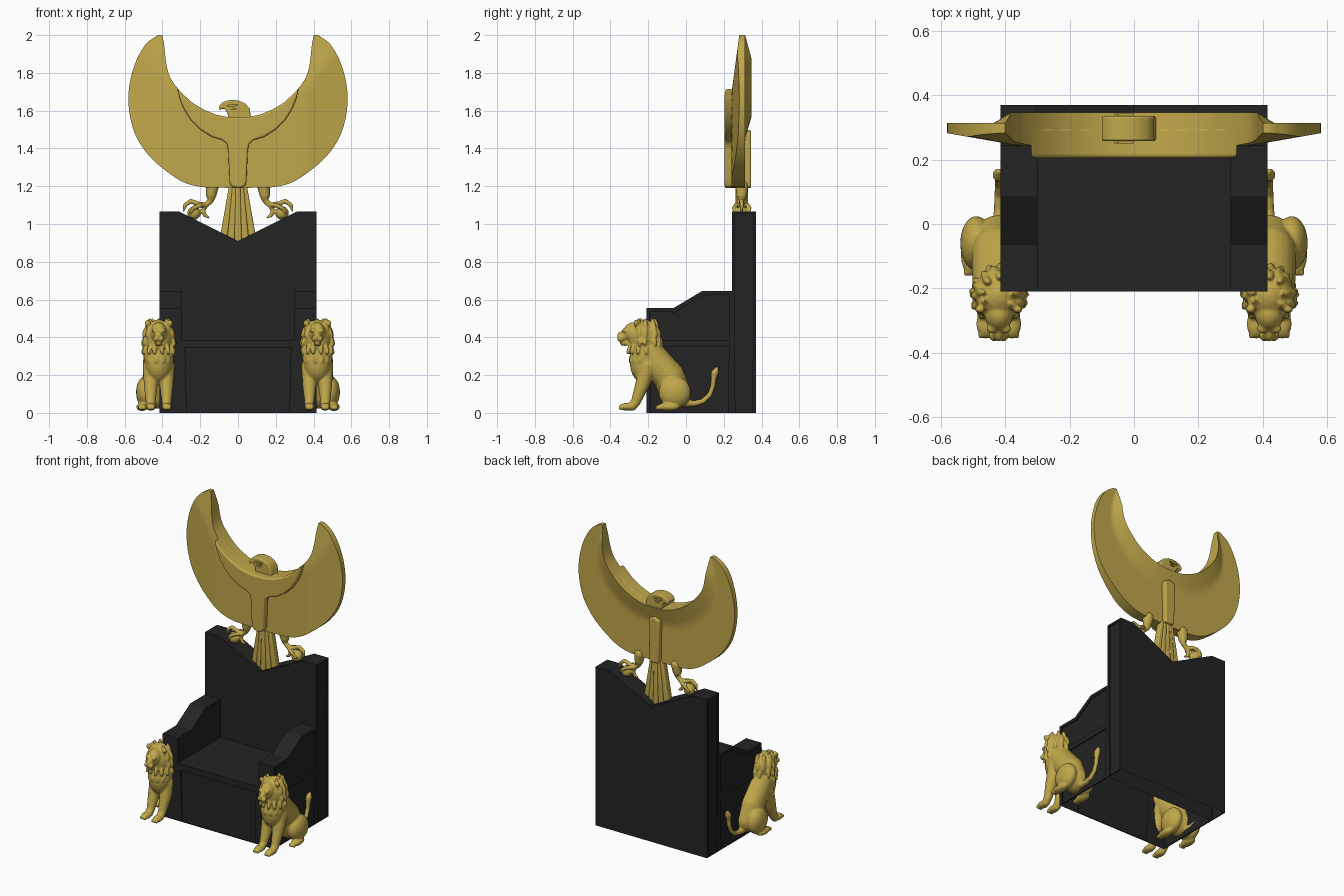
import bpy, bmesh, math, random
from mathutils import Vector, Matrix

if "Cube" in bpy.data.objects:
    bpy.data.objects.remove(bpy.data.objects["Cube"])

random.seed(3)


def material(name, rgb):
    m = bpy.data.materials.new(name)
    m.diffuse_color = (*rgb, 1)
    m.use_nodes = True
    m.node_tree.nodes["Principled BSDF"].inputs["Base Color"].default_value = m.diffuse_color
    return m


BLACK = material("black_stone", (0.017, 0.017, 0.018))
GOLD = material("gold", (0.53, 0.39, 0.07))


def make(name, bm, mat, angle=None, bevel=0):
    bmesh.ops.recalc_face_normals(bm, faces=bm.faces)
    me = bpy.data.meshes.new(name)
    bm.to_mesh(me)
    bm.free()
    me.materials.append(mat)
    ob = bpy.data.objects.new(name, me)
    bpy.context.collection.objects.link(ob)
    if bevel:
        b = ob.modifiers.new("bevel", 'BEVEL')
        b.width, b.segments, b.limit_method = bevel, 3, 'ANGLE'
        b.angle_limit = math.radians(50)
    if angle:
        bpy.ops.object.select_all(action='DESELECT')
        ob.select_set(True)
        bpy.context.view_layer.objects.active = ob
        bpy.ops.object.shade_smooth_by_angle(angle=math.radians(angle))
    return ob


def prism(pts, axis, a, b):
    """Extrude a profile: (x,z) points along Y or (y,z) points along X."""
    bm = bmesh.new()
    put = (lambda p, d: (p[0], d, p[1])) if axis == 'Y' else (lambda p, d: (d, p[0], p[1]))
    f = bm.faces.new([bm.verts.new(put(p, a)) for p in pts])
    r = bmesh.ops.extrude_face_region(bm, geom=[f])
    step = Vector(put((0, 0), b - a))
    bmesh.ops.translate(bm, vec=step, verts=[v for v in r['geom'] if isinstance(v, bmesh.types.BMVert)])
    bmesh.ops.recalc_face_normals(bm, faces=bm.faces)
    bm.normal_update()
    return bm


def panel(bm, test, border, depth=0.008):
    """Sink a framed panel into every face that passes the test."""
    for f in [f for f in bm.faces if test(f)]:
        bmesh.ops.inset_region(bm, faces=[f], thickness=border, depth=0)
        n = f.normal.copy()
        r = bmesh.ops.extrude_discrete_faces(bm, faces=[f])['faces'][0]
        bmesh.ops.translate(bm, vec=-n * depth, verts=r.verts)


def drop_bottom(bm):
    fs = [f for f in bm.faces if f.normal.z < -0.9 and f.calc_center_median().z < 0.01]
    bmesh.ops.delete(bm, geom=fs, context='FACES_ONLY')


def mirror(half):
    """Close a right-half outline whose ends lie on x = 0."""
    return half + [(-x, z) for x, z in reversed(half) if x > 0]


# ---- throne: hollow base, seat, arms, back ----
bm = prism([(-.21, 0), (.245, 0), (.245, .365), (-.21, .365)], 'X', -.415, .415)
for x in (-.3, .3):
    bmesh.ops.bisect_plane(bm, geom=bm.verts[:] + bm.edges[:] + bm.faces[:], plane_co=(x, 0, 0), plane_no=(1, 0, 0))
bm.normal_update()
drop_bottom(bm)
panel(bm, lambda f: abs(f.normal.x) > .9, .024)
panel(bm, lambda f: f.normal.y < -.9 and abs(f.calc_center_median().x) < .1, .028)
make("throne_base", bm, BLACK)

make("seat", prism([(-.21, .365), (.245, .365), (.245, .387), (-.21, .387)], 'X', -.305, .305), BLACK)

for side, tag in ((-1, "left"), (1, "right")):
    bm = prism([(-.21, .365), (.245, .365), (.245, .645), (.085, .645), (-.065, .555), (-.21, .555)],
               'X', side * .3, side * .415)
    panel(bm, lambda f: f.normal.x * side > .9, .024)
    make("armrest_" + tag, bm, BLACK)

bm = prism(mirror([(0, .91), (.31, 1.065), (.415, 1.065), (.415, 0)]), 'Y', .243, .37)
drop_bottom(bm)
panel(bm, lambda f: abs(f.normal.x) > .9, .018)
make("throne_back", bm, BLACK)

# ---- wings: crescent lofted between an inner and an outer curve ----
INNER = [(0, 1.565), (.06, 1.567), (.12, 1.58), (.18, 1.605), (.24, 1.64), (.295, 1.69),
         (.34, 1.745), (.365, 1.79), (.378, 1.84), (.385, 1.89), (.39, 1.94), (.4, 2)]
OUTER = [(0, 1.19), (.1, 1.193), (.2, 1.197), (.29, 1.222), (.38, 1.28), (.47, 1.36),
         (.54, 1.465), (.575, 1.59), (.577, 1.72), (.545, 1.85), (.49, 1.95), (.425, 2)]


def spline(pts, n):
    """Catmull-Rom samples, mirrored across the start point."""
    p = [Vector(q) for q in pts]
    p = [Vector((-p[1].x, p[1].y))] + p + [2 * p[-1] - p[-2]]
    out = []
    for i in range(1, len(p) - 2):
        for k in range(n):
            t = k / n
            a, b, c, d = p[i - 1:i + 3]
            out.append(.5 * (2 * b + (c - a) * t + (2 * a - 5 * b + 4 * c - d) * t * t + (3 * b - a - 3 * c + d) * t ** 3))
    out.append(p[-2])
    return [Vector((-q.x, q.y)) for q in out[:0:-1]] + out


bm = bmesh.new()
rings, M = [], 14
for a, b in zip(spline(INNER, 4), spline(OUTER, 4)):
    front, back = [], []
    for k in range(M + 1):
        t = k / M
        q = a.lerp(b, t)
        thin = max(0, min(1, (abs(q.x) - .35) / .23), min(1, (q.y - 1.7) / .3))
        ridge = .033 * max(0, 1 - t / .3) * (1 - max(0, (q.y - 1.88) / .12))
        front.append(bm.verts.new((q.x, .242 + .04 * thin, q.y)))
        back.append(bm.verts.new((q.x, .313 + ridge, q.y)))
    rings.append(front + back[::-1])
for r, s in zip(rings, rings[1:]):
    for i in range(len(r)):
        j = (i + 1) % len(r)
        bm.faces.new((r[i], r[j], s[j], s[i]))
bm.faces.new(rings[0])
bm.faces.new(rings[-1])
make("wings", bm, GOLD, 35)

# ---- raised breast and shoulder band, back ridge ----
breast = [(0, 1.565), (.06, 1.567), (.12, 1.58), (.18, 1.605), (.24, 1.64), (.295, 1.69), (.322, 1.72),
          (.308, 1.66), (.285, 1.605), (.25, 1.55), (.2, 1.5), (.14, 1.462), (.085, 1.445), (.06, 1.425),
          (.052, 1.39), (.045, 1.225), (.035, 1.198), (0, 1.19)]
make("breast", prism(mirror(breast), 'Y', .205, .3), GOLD, 40, .014)
make("back_ridge", prism(mirror([(0, 1.5), (.04, 1.48), (.035, 1.195), (0, 1.19)]), 'Y', .3, .345), GOLD, 40, .01)

# ---- bird head turned to one side, with eyes ----
head = [(-.098, 1.60), (-.1, 1.622), (-.085, 1.642), (-.06, 1.653), (-.03, 1.657), (.005, 1.653), (.04, 1.637),
        (.062, 1.61), (.07, 1.555), (-.05, 1.555), (-.055, 1.585), (-.068, 1.606), (-.085, 1.612)]
make("bird_head", prism(head, 'Y', .258, .335), GOLD, 40, .009)
for y in (.25, .335):
    make("bird_brow", prism([(-.06, 1.622), (-.05, 1.636), (.0, 1.632), (.0, 1.624)], 'Y', y, y + .008), GOLD)
    make("bird_eye", prism([(-.04, 1.606), (-.025, 1.616), (-.005, 1.612), (-.015, 1.603)], 'Y', y, y + .008), GOLD)

# ---- tail feathers fanning down into the notch ----
for i in range(-2, 3):
    t, b = i * .017, i * .037
    low = .9 + .5 * abs(b)
    make("tail_feather", prism([(t - .012, 1.21), (t + .012, 1.21), (b + .02, low), (b - .02, low)],
                               'Y', .262 + .005 * abs(i), .328 - .005 * abs(i)), GOLD, 40, .008)


# ---- rounded sculpted parts, fused from blobs ----
def blob(bm, loc, scale, rot=None):
    m = Matrix.Translation(loc) @ (rot or Matrix()) @ Matrix.Diagonal((*scale, 1))
    bmesh.ops.create_icosphere(bm, subdivisions=3, radius=1, matrix=m)


def limb(bm, pts):
    for a, b in zip(pts, pts[1:]):
        for k in range(9):
            x, y, z, r = Vector(a).lerp(Vector(b), k / 8)
            blob(bm, (x, y, z), (r, r, r))


def fuse(name, bm, voxel, smooth):
    ob = make(name, bm, GOLD)
    m = ob.modifiers.new("fuse", 'REMESH')
    m.mode, m.voxel_size, m.use_smooth_shade = 'VOXEL', voxel, True
    s = ob.modifiers.new("soften", 'SMOOTH')
    s.factor, s.iterations = .5, smooth
    bpy.context.view_layer.update()
    me = bpy.data.meshes.new_from_object(ob.evaluated_get(bpy.context.evaluated_depsgraph_get()))
    ob.modifiers.clear()
    ob.data = me
    me.materials.clear()
    me.materials.append(GOLD)
    me.polygons.foreach_set("use_smooth", [True] * len(me.polygons))
    return ob


# ---- bird legs: thigh, curled toes, ball ----
for s, tag in ((-1, "left"), (1, "right")):
    bm = bmesh.new()
    Y = .295
    paths = [[(.135, Y, 1.2, .034), (.142, Y, 1.155, .028), (.142, Y, 1.125, .015), (.17, Y, 1.1, .015)],
             [(.17, Y, 1.1, .013), (.215, Y, 1.108, .013), (.25, Y, 1.122, .012), (.28, Y, 1.1, .011), (.288, Y, 1.07, .006)],
             [(.17, Y, 1.1, .013), (.2, Y - .03, 1.1, .012), (.235, Y - .042, 1.085, .01), (.255, Y - .04, 1.06, .006)],
             [(.17, Y, 1.1, .013), (.2, Y + .03, 1.1, .012), (.235, Y + .042, 1.085, .01), (.255, Y + .04, 1.06, .006)],
             [(.17, Y, 1.1, .013), (.185, Y, 1.07, .012), (.175, Y, 1.045, .01), (.155, Y, 1.035, .006)]]
    for p in paths:
        limb(bm, [(s * x, y, z, r) for x, y, z, r in p])
    blob(bm, (s * .233, Y, 1.058), (.036, .036, .036))
    fuse("bird_leg_" + tag, bm, .005, 2)

# ---- seated lion, built at x = 0 then placed on both sides ----
bm = bmesh.new()
limb(bm, [(0, -.2, .32, .08), (0, -.16, .27, .083), (0, -.09, .19, .085), (0, -.055, .105, .083)])
blob(bm, (0, -.23, .27), (.072, .068, .11))
for s in (-1, 1):
    limb(bm, [(s * .035, -.2, .25, .05), (s * .042, -.235, .14, .036), (s * .042, -.265, .06, .026), (s * .042, -.285, .035, .024)])
    blob(bm, (s * .042, -.31, .033), (.028, .043, .021))
    blob(bm, (s * .07, -.06, .11), (.05, .085, .085))
    blob(bm, (s * .088, -.095, .032), (.03, .062, .022))
    for d in (-.014, .0, .014):
        blob(bm, (s * .042 + d, -.345, .028), (.008, .012, .013))
        blob(bm, (s * .088 + d, -.15, .028), (.008, .012, .013))
    blob(bm, (s * .022, -.325, .437), (.016, .015, .012))
    blob(bm, (s * .058, -.265, .475), (.016, .012, .018))
    blob(bm, (s * .014, -.345, .392), (.017, .02, .016))
blob(bm, (0, -.22, .395), (.077, .085, .1))
blob(bm, (0, -.215, .3), (.08, .08, .1))
blob(bm, (0, -.28, .425), (.045, .052, .055))
blob(bm, (0, -.33, .41), (.02, .035, .024))
blob(bm, (0, -.325, .37), (.02, .026, .016))
# mane tufts hanging down around head and neck
for z, n in ((.47, 9), (.43, 12), (.385, 13), (.34, 13), (.295, 13), (.25, 11)):
    for i in range(n):
        a = 2 * math.pi * (i + random.random() * .5) / n
        if z > .36 and math.sin(a) < -.72:
            continue
        k = math.sqrt(max(.25, 1 - ((z - .375) / .14) ** 2))
        loc = Vector((.078 * k * math.cos(a), -.22 + .084 * k * math.sin(a), z))
        lean = Matrix.Rotation(.35, 4, Vector((-math.sin(a), math.cos(a), 0)))
        blob(bm, loc, (.012, .012, .034), lean.inverted())
limb(bm, [(0, .0, .05, .02), (0, .045, .05, .016), (0, .09, .062, .014), (0, .125, .095, .013),
          (0, .142, .14, .013), (0, .146, .18, .015), (0, .152, .21, .02), (0, .164, .238, .009)])
lion = fuse("lion_right", bm, .0055, 2)
lion.location.x = .42
other = lion.copy()
other.name = "lion_left"
other.location.x = -.42
bpy.context.collection.objects.link(other)
